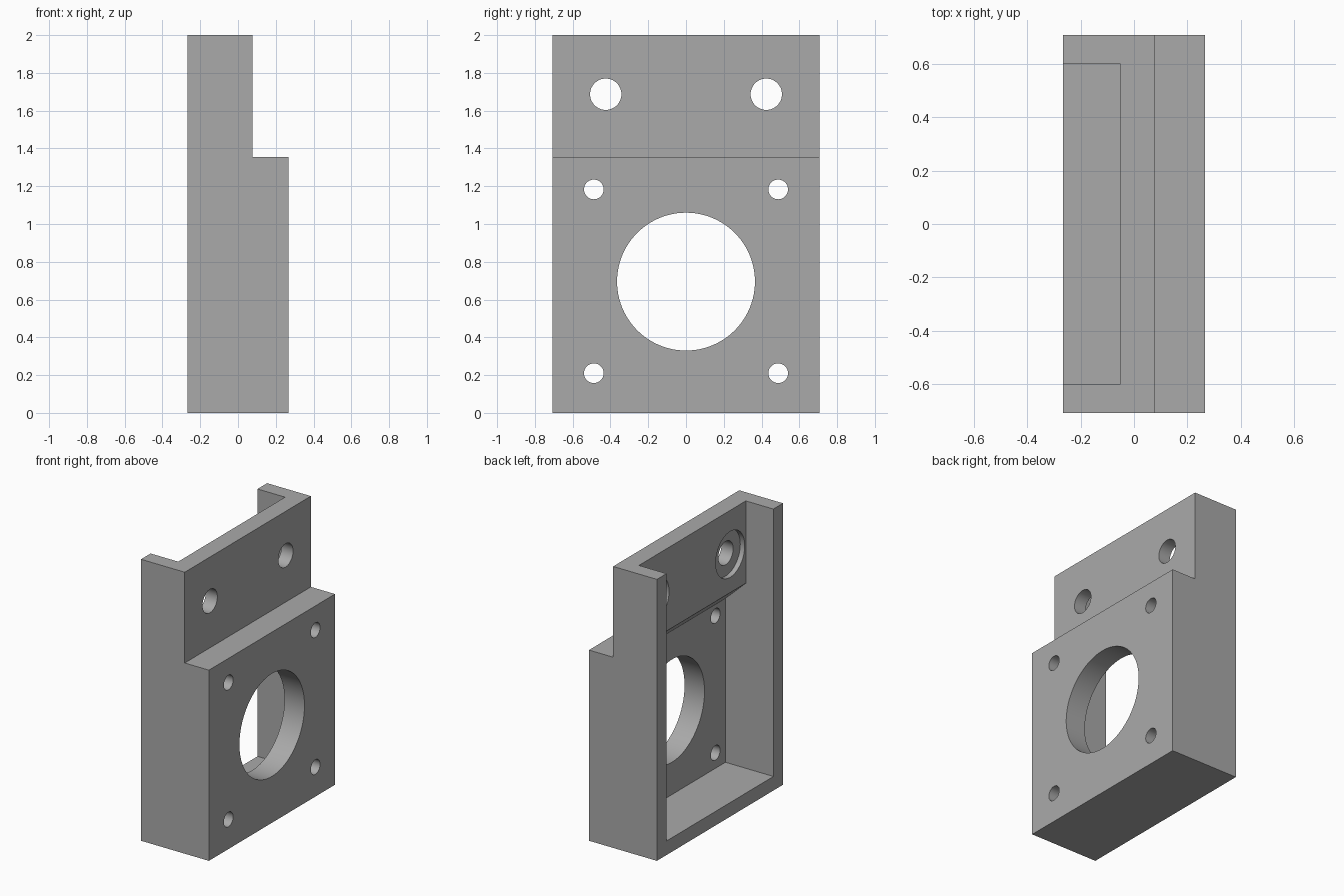
import bpy, bmesh, math
from mathutils import Matrix, Vector

cube = bpy.data.objects.get("Cube")
if cube:
    bpy.data.objects.remove(cube, do_unlink=True)

grey = bpy.data.materials.new("mid grey")
grey.use_nodes = True
colour = (0.4, 0.4, 0.4, 1)
grey.diffuse_color = colour
grey.node_tree.nodes["Principled BSDF"].inputs["Base Color"].default_value = colour


def finish(name, bm):
    bmesh.ops.recalc_face_normals(bm, faces=bm.faces)
    mesh = bpy.data.meshes.new(name)
    bm.to_mesh(mesh)
    bm.free()
    mesh.materials.append(grey)
    obj = bpy.data.objects.new(name, mesh)
    bpy.context.collection.objects.link(obj)
    return obj


def extrude_profile(name, points, half_width):
    """Extrude an x-z outline symmetrically along y."""
    bm = bmesh.new()
    face = bm.faces.new([bm.verts.new((x, -half_width, z)) for x, z in points])
    ext = bmesh.ops.extrude_face_region(bm, geom=[face])
    verts = [g for g in ext["geom"] if isinstance(g, bmesh.types.BMVert)]
    bmesh.ops.translate(bm, verts=verts, vec=Vector((0, 2 * half_width, 0)))
    return finish(name, bm)


def drill(name, y, z, radius, x0=-0.4, x1=0.4, sides=64):
    """Cylinder along x, used as a cutter."""
    bm = bmesh.new()
    place = Matrix.Translation(((x0 + x1) / 2, y, z)) @ Matrix.Rotation(math.pi / 2, 4, "Y")
    bmesh.ops.create_cone(bm, cap_ends=True, segments=sides, radius1=radius,
                          radius2=radius, depth=x1 - x0, matrix=place)
    return finish(name, bm)


# Stepped outer body
back, front, step, step_z = -0.267, 0.267, 0.077, 1.355
bracket = extrude_profile("motor_bracket", [
    (back, 0), (front, 0), (front, step_z), (step, step_z), (step, 2), (back, 2)], 0.708)

# Rear pocket, open at the top, with a sloped change of depth
floor, ledge, rim = 0.11, -0.05, 0.1
cutters = [extrude_profile("pocket_cutter", [
    (-0.4, rim), (floor, rim), (floor, 1.265), (ledge, 1.415), (ledge, 2.2), (-0.4, 2.2)], 0.6)]

# Central bore, corner screw holes and counterbored mounting holes
cutters.append(drill("bore_cutter", 0, 0.695, 0.365, sides=96))
for side in (-1, 1):
    for z in (0.21, 1.183):
        cutters.append(drill("screw_cutter", side * 0.488, z, 0.052))
    cutters.append(drill("mount_cutter", side * 0.425, 1.687, 0.083))
    cutters.append(drill("counterbore_cutter", side * 0.425, 1.687, 0.163,
                         x0=ledge - 0.05, x1=ledge + 0.035))

bpy.context.view_layer.objects.active = bracket
for cutter in cutters:
    mod = bracket.modifiers.new("cut", "BOOLEAN")
    mod.operation = "DIFFERENCE"
    mod.solver = "EXACT"
    mod.object = cutter
    bpy.ops.object.modifier_apply(modifier=mod.name)
    bpy.data.objects.remove(cutter, do_unlink=True)

# Smooth hole walls, crisp edges
bpy.ops.object.select_all(action="DESELECT")
bracket.select_set(True)
bpy.ops.object.shade_smooth_by_angle(angle=math.radians(30))
